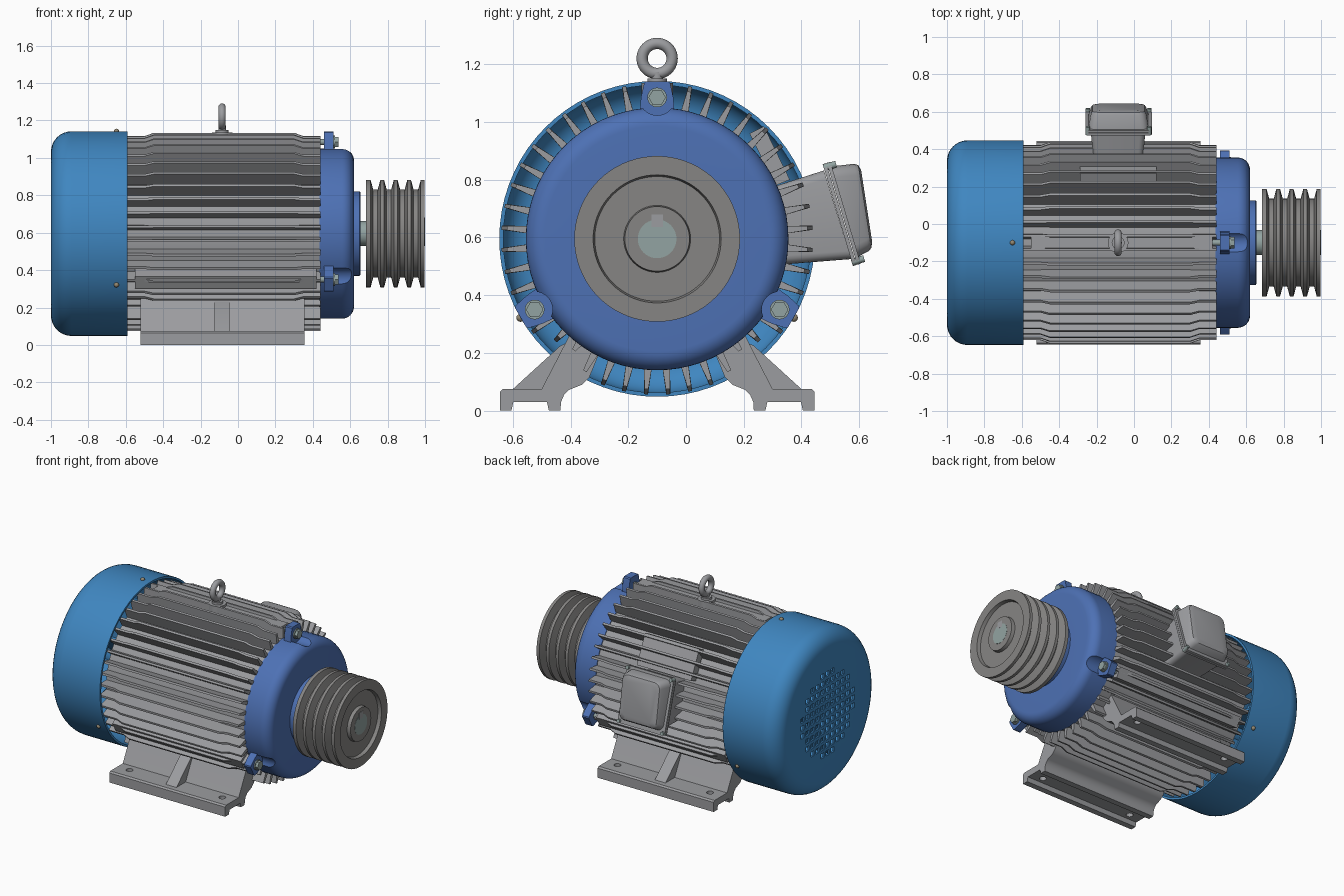
import bpy, bmesh, math
from mathutils import Vector, Matrix

if "Cube" in bpy.data.objects:
    bpy.data.objects.remove(bpy.data.objects["Cube"])

CY, CZ = -0.10, 0.595            # motor axis runs along x through here
THIRDS = [0, 2 * math.pi / 3, -2 * math.pi / 3]


def material(name, rgb):
    m = bpy.data.materials.new(name)
    m.diffuse_color = (*rgb, 1)
    m.use_nodes = True
    m.node_tree.nodes["Principled BSDF"].inputs["Base Color"].default_value = m.diffuse_color
    return m


BLUE = material("cowl_blue", (0.05, 0.24, 0.53))
INDIGO = material("bell_blue", (0.075, 0.165, 0.46))
GREY = material("casting_grey", (0.33, 0.335, 0.35))
DARK = material("pulley_grey", (0.24, 0.235, 0.23))
STEEL = material("shaft_steel", (0.29, 0.37, 0.36))
TAN = material("screw_brass", (0.30, 0.25, 0.17))


def finish(name, bm, mat):
    bmesh.ops.remove_doubles(bm, verts=bm.verts, dist=1e-5)
    bmesh.ops.recalc_face_normals(bm, faces=bm.faces)
    me = bpy.data.meshes.new(name)
    bm.to_mesh(me)
    bm.free()
    me.materials.append(mat)
    ob = bpy.data.objects.new(name, me)
    bpy.context.collection.objects.link(ob)
    return ob


def polar(x, r, a, u=0):
    """Point at radius r and angle a from the top, shifted u sideways."""
    return Vector((x, CY + r * math.sin(a) + u * math.cos(a),
                   CZ + r * math.cos(a) - u * math.sin(a)))


def loft(bm, sections):
    rings = [[bm.verts.new(p) for p in s] for s in sections]
    n = len(rings[0])
    for a, b in zip(rings, rings[1:]):
        for i in range(n):
            bm.faces.new((a[i], a[(i + 1) % n], b[(i + 1) % n], b[i]))
    bm.faces.new(rings[0])
    bm.faces.new(rings[-1])


def cylinder(bm, centre, axis, r, depth, n=24):
    rot = Vector((0, 0, 1)).rotation_difference(Vector(axis)).to_matrix().to_4x4()
    bmesh.ops.create_cone(bm, cap_ends=True, segments=n, radius1=r, radius2=r,
                          depth=depth, matrix=Matrix.Translation(centre) @ rot)


def box(bm, centre, size):
    bmesh.ops.create_cube(bm, size=1, matrix=Matrix.Translation(centre) @ Matrix.Diagonal((*size, 1)))


def lathe(name, pts, mat, n=72, closed=False):
    bm = bmesh.new()
    vs = [bm.verts.new((x, CY, CZ + r)) for x, r in pts]
    es = [bm.edges.new(p) for p in zip(vs, vs[1:])]
    if closed:
        es.append(bm.edges.new((vs[-1], vs[0])))
    bmesh.ops.spin(bm, geom=vs + es, cent=(0, CY, CZ), axis=(1, 0, 0),
                   angle=2 * math.pi, steps=n)
    return finish(name, bm, mat)


def arc(cx, cr, rad, a0, a1, n=8):
    return [(cx + rad * math.cos(math.radians(a0 + (a1 - a0) * i / n)),
             cr + rad * math.sin(math.radians(a0 + (a1 - a0) * i / n))) for i in range(n + 1)]


def cut(ob, bm, mat):
    cutter = finish("cutter", bm, mat)
    cutter.hide_render = True
    mod = ob.modifiers.new("cut", "BOOLEAN")
    mod.object, mod.operation, mod.solver = cutter, "DIFFERENCE", "EXACT"
    bpy.context.view_layer.objects.active = ob
    bpy.ops.object.modifier_apply(modifier="cut")
    bpy.data.objects.remove(cutter)


# fan cowl: open shell with a round grid of square vents in its back
cowl = lathe("fan_cowl", [(-1, 0), *arc(-0.89, 0.437, 0.11, 180, 90), (-0.59, 0.547),
                          (-0.59, 0.533), *arc(-0.89, 0.437, 0.096, 90, 180), (-0.986, 0)], BLUE)
bm = bmesh.new()
for i in range(-5, 6):
    for j in range(-5, 6):
        if math.hypot(i, j) < 5.2:
            box(bm, (-1, CY + i * 0.054, CZ + j * 0.054), (0.1, 0.033, 0.033))
cut(cowl, bm, BLUE)

# cooling fan behind the vents
bm = bmesh.new()
cylinder(bm, (-0.78, CY, CZ), (1, 0, 0), 0.10, 0.30)
for k in range(7):
    a = k * 2 * math.pi / 7
    loft(bm, [[polar(x, r, a, u) for r, u in ((0.05, -0.008), (0.05, 0.008), (0.41, 0.008), (0.41, -0.008))]
              for x in (-0.88, -0.68)])
finish("cooling_fan", bm, BLUE)

# cowl screws
bm = bmesh.new()
for a in THIRDS:
    bmesh.ops.create_uvsphere(bm, u_segments=12, v_segments=8, radius=0.014,
                              matrix=Matrix.Translation(polar(-0.65, 0.547, a)))
finish("cowl_screws", bm, TAN)

# stator body and its radial fins, lower at both ends
lathe("stator_body", [(-0.64, 0), (-0.64, 0.40), (-0.61, 0.45), (0.44, 0.45), (0.44, 0)], GREY)
bm = bmesh.new()
NF = 44
for k in range(NF):
    a = (k + 0.5) * 2 * math.pi / NF
    low = 33 < 180 - abs(math.degrees(math.atan2(math.sin(a), math.cos(a)))) < 48
    tops = [(-0.61, 0.522), (-0.5, 0.522), (-0.45, 0.54), (0.3, 0.54), (0.35, 0.522), (0.44, 0.522)]
    loft(bm, [[polar(x, 0.44, a, -0.014), polar(x, 0.44, a, 0.014),
               polar(x, r - 0.04 * low, a, 0.007), polar(x, r - 0.04 * low, a, -0.007)]
              for x, r in tops])
finish("cooling_fins", bm, GREY)

# wide ribs in line with the clamp bolts
bm = bmesh.new()
for a in THIRDS:
    loft(bm, [[polar(x, r, a, u) for u, r in ((-0.045, 0.43), (0.045, 0.43), (0.036, 0.522), (-0.036, 0.522))]
              for x in (-0.55, 0.42)])
finish("bolt_ribs", bm, GREY)

# drive end bell with pockets around the bolts
bell = lathe("end_bell", [(0.435, 0), (0.435, 0.455), *arc(0.555, 0.39, 0.065, 90, 0),
                          (0.62, 0.226), (0.65, 0.226), (0.655, 0.22), (0.655, 0)], INDIGO)
bm = bmesh.new()
for a in THIRDS:
    cylinder(bm, polar(0.61, 0.49, a), (1, 0, 0), 0.062, 0.2, 32)
cut(bell, bm, INDIGO)

# bolt lugs, studs, washers and hex heads
lugs, bolts = bmesh.new(), bmesh.new()
LUG = [(-0.062, 0.42), (0.062, 0.42), (0.056, 0.49), (0.045, 0.54), (0.038, 0.546),
       (-0.038, 0.546), (-0.045, 0.54), (-0.056, 0.49)]
for a in THIRDS:
    loft(lugs, [[polar(x, r, a, u) for u, r in LUG] for x in (0.46, 0.51)])
    for x, r, d, n in ((0.46, 0.016, 0.08, 16), (0.514, 0.034, 0.008, 24), (0.527, 0.030, 0.018, 6)):
        cylinder(bolts, polar(x, 0.49, a), (1, 0, 0), r, d, n)
finish("bell_lugs", lugs, INDIGO)
finish("clamp_bolts", bolts, STEEL)

# four groove pulley
grooves = [(0.735 + i * 0.072 + dx, r) for i in range(4)
           for dx, r in ((-0.026, 0.287), (-0.012, 0.235), (0.012, 0.235), (0.026, 0.287))]
lathe("pulley", [(0.685, 0.06), (0.685, 0.287), *grooves, (0.998, 0.287), (0.998, 0.222),
                 (0.975, 0.216), (0.975, 0.116), (0.998, 0.112), (0.998, 0.06)], DARK, closed=True)

# shaft and key
bm = bmesh.new()
cylinder(bm, (0.80, CY, CZ), (1, 0, 0), 0.067, 0.398, 40)
finish("shaft", bm, STEEL)
bm = bmesh.new()
box(bm, (0.90, CY, 0.658), (0.2, 0.04, 0.044))
finish("shaft_key", bm, GREY)

# feet: channelled base and leaning wall, with a gusset and bolt holes
FOOT = [(0.545, 0), (0.505, 0), (0.498, 0.03), (0.382, 0.03), (0.375, 0), (0.335, 0), (0.333, 0.03),
        (0.322, 0.055), (0.305, 0.072), (0.26, 0.09), (0.235, 0.115), (0.20, 0.20), (0.30, 0.27),
        (0.325, 0.22), (0.40, 0.075), (0.535, 0.075), (0.545, 0.065)]
GUSSET = [(0.505, 0.07), (0.335, 0.225), (0.28, 0.25), (0.28, 0.10), (0.38, 0.07)]
for side, s in (("front", -1), ("back", 1)):
    for label, prof, xs in (("foot", FOOT, (-0.52, 0.355)), ("foot_gusset", GUSSET, (-0.125, -0.045))):
        bm = bmesh.new()
        loft(bm, [[(x, CY + s * d, z) for d, z in prof] for x in xs])
        ob = finish(f"{side}_{label}", bm, GREY)
        if label == "foot":
            bm = bmesh.new()
            for x in (-0.43, 0.27):
                cylinder(bm, (x, CY + s * 0.455, 0.05), (0, 0, 1), 0.022, 0.2)
            cut(ob, bm, GREY)


def plate(x0, x1, top, bottom, c=0.03, n=4):
    """Rounded rectangle between x0..x1 and two (y, z) points."""
    T, B = Vector((0, *top)), Vector((0, *bottom))
    h, v = (T - B).length, (T - B).normalized()
    pts = []
    for k, (px, pv) in enumerate(((x1 - c, h - c), (x0 + c, h - c), (x0 + c, c), (x1 - c, c))):
        for i in range(n + 1):
            t = math.pi / 2 * (k + i / n)
            pts.append(B + v * (pv + c * math.sin(t)) + Vector((px + c * math.cos(t), 0, 0)))
    return pts


# terminal box: neck, two flanges, tapered lid, corner screws
bm = bmesh.new()
loft(bm, [plate(-0.215, 0.045, (0.30, 0.775), (0.32, 0.505)),
          plate(-0.23, 0.06, (0.478, 0.832), (0.572, 0.525))])
finish("terminal_box_neck", bm, GREY)
N = Vector((0, 0.956, 0.29))
bm = bmesh.new()
for d0, d1 in ((-0.014, -0.001), (0.001, 0.014)):
    loft(bm, [plate(-0.26, 0.095, (0.487 + N.y * d, 0.858 + N.z * d), (0.592 + N.y * d, 0.505 + N.z * d), 0.02)
              for d in (d0, d1)])
finish("terminal_box_flanges", bm, GREY)
bm = bmesh.new()
loft(bm, [plate(-0.245, 0.08, (0.495, 0.845), (0.59, 0.53), 0.04),
          plate(-0.23, 0.065, (0.582, 0.855), (0.632, 0.552), 0.04),
          plate(-0.222, 0.057, (0.597, 0.85), (0.642, 0.563), 0.04),
          plate(-0.20, 0.035, (0.607, 0.832), (0.645, 0.585), 0.04)])
finish("terminal_box_lid", bm, GREY)
bm = bmesh.new()
for x in (-0.247, 0.082):
    for y, z in ((0.491, 0.845), (0.588, 0.518)):
        cylinder(bm, Vector((x, y, z)) + N * 0.008, N, 0.012, 0.045, 12)
finish("terminal_box_screws", bm, STEEL)

# flat pad on the fins above the terminal box
bm = bmesh.new()
loft(bm, [[(x, y, z) for y, z in ((0.27, 0.985), (0.36, 0.80), (0.31, 0.78), (0.22, 0.96))]
          for x in (-0.29, 0.12)])
finish("rating_pad", bm, GREY)

# lifting eye: boss, collar and ring
bm = bmesh.new()
cylinder(bm, (-0.085, CY, 1.10), (0, 0, 1), 0.055, 0.07)
cylinder(bm, (-0.085, CY, 1.142), (0, 0, 1), 0.034, 0.016)
cylinder(bm, (-0.085, CY, 1.158), (0, 0, 1), 0.02, 0.03)
finish("lifting_eye_base", bm, GREY)
bpy.ops.mesh.primitive_torus_add(major_radius=0.052, minor_radius=0.0195, major_segments=40, minor_segments=16,
                                 location=(-0.085, CY, 1.22), rotation=(0, math.pi / 2, 0))
ring = bpy.context.object
ring.name = "lifting_eye_ring"
ring.data.materials.append(GREY)

for ob in bpy.data.objects:
    ob.select_set(True)
bpy.context.view_layer.objects.active = ring
bpy.ops.object.shade_smooth_by_angle(angle=math.radians(32))
